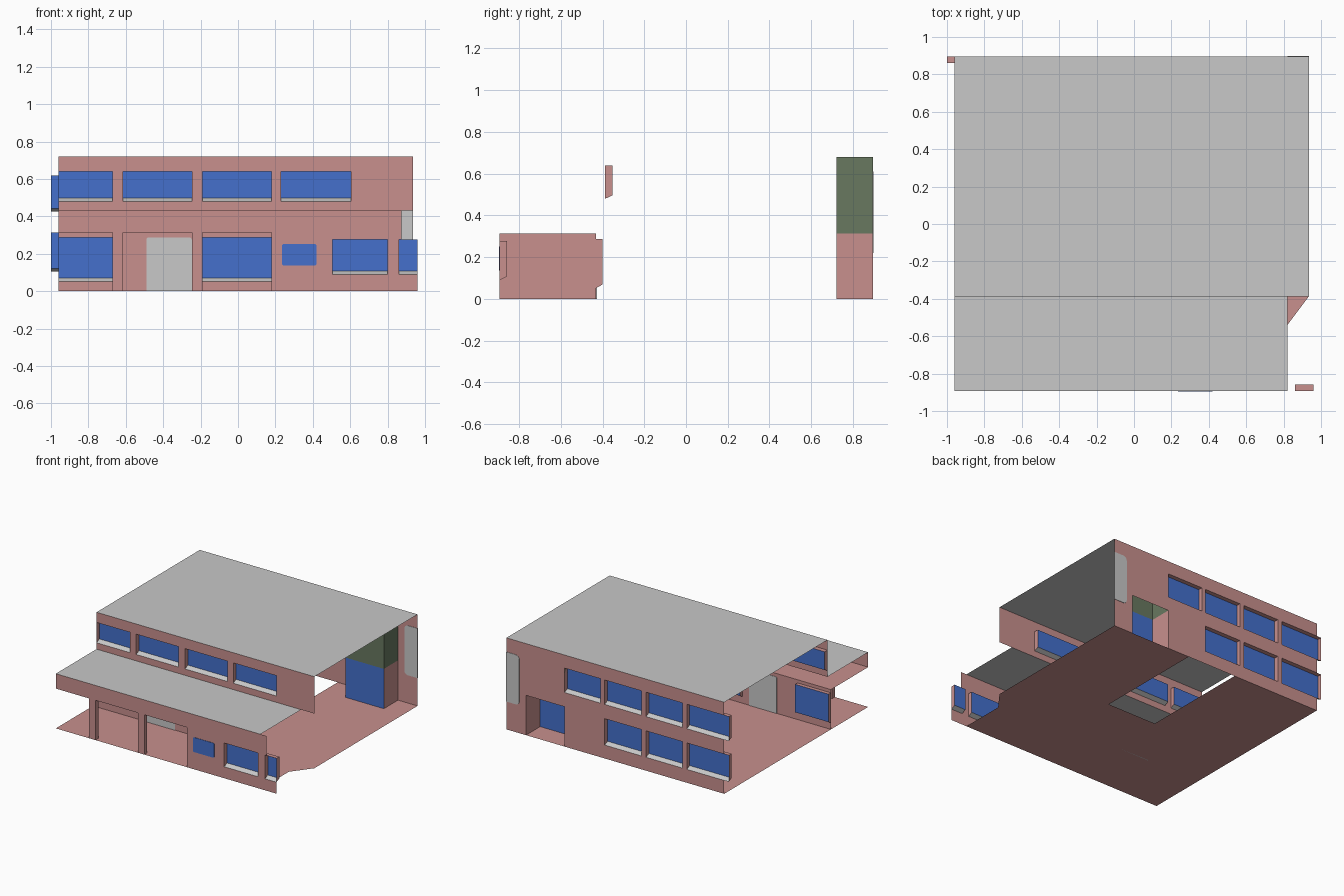
import bpy, bmesh, math

if "Cube" in bpy.data.objects:
    bpy.data.objects.remove(bpy.data.objects["Cube"])


def material(name, rgb):
    m = bpy.data.materials.new(name)
    m.diffuse_color = (*rgb, 1)
    m.use_nodes = True
    m.node_tree.nodes["Principled BSDF"].inputs["Base Color"].default_value = m.diffuse_color
    return m


PINK, GREY, BLUE, GREEN = range(4)
MATS = [material("pink_wall", (0.578, 0.279, 0.270)),
        material("light_grey", (0.578, 0.578, 0.578)),
        material("blue_glass", (0.058, 0.162, 0.604)),
        material("dark_green", (0.138, 0.188, 0.117))]


def finish(name, bm):
    bmesh.ops.remove_doubles(bm, verts=bm.verts, dist=1e-5)
    me = bpy.data.meshes.new(name)
    for m in MATS:
        me.materials.append(m)
    bm.to_mesh(me)
    bm.free()
    ob = bpy.data.objects.new(name, me)
    bpy.context.collection.objects.link(ob)
    return ob


def face(bm, pts, mat=PINK):
    f = bm.faces.new([bm.verts.new(p) for p in pts])
    f.material_index = mat
    return f


def sheet(name, pts, mat):
    bm = bmesh.new()
    face(bm, pts, mat)
    return finish(name, bm)


def wall(name, y, x0, x1, z0, z1, holes, front=True):
    """Upright sheet split into a grid; cells inside a hole are left out."""
    xs, zs = {x0, x1}, {z0, z1}
    for a, b, c, d in holes:
        xs |= {min(max(v, x0), x1) for v in (a, b)}
        zs |= {min(max(v, z0), z1) for v in (c, d)}
    xs, zs = sorted(xs), sorted(zs)
    bm = bmesh.new()
    for a, b in zip(xs, xs[1:]):
        for c, d in zip(zs, zs[1:]):
            mx, mz = (a + b) / 2, (c + d) / 2
            if any(h[0] < mx < h[1] and h[2] < mz < h[3] for h in holes):
                continue
            p = [(a, y, c), (b, y, c), (b, y, d), (a, y, d)]
            face(bm, p if front else p[::-1])
    return finish(name, bm)


def windows(name, y, depth, holes):
    """Reveals, sloping sill and set-back glass for every opening."""
    bm = bmesh.new()
    g, s = y + depth, 0.017
    for a, b, c, d in holes:
        e = c + s
        parts = [([(a, y, c), (a, g, e), (a, g, d), (a, y, d)], PINK),
                 ([(b, g, e), (b, y, c), (b, y, d), (b, g, d)], PINK),
                 ([(a, g, d), (b, g, d), (b, y, d), (a, y, d)], PINK),
                 ([(a, y, c), (b, y, c), (b, g, e), (a, g, e)], GREY),
                 ([(a, g, e), (b, g, e), (b, g, d), (a, g, d)], BLUE)]
        for pts, mat in parts:
            face(bm, pts if depth > 0 else pts[::-1], mat)
    return finish(name, bm)


def panel(name, y, x0, x1, z0, z1, mat, radii):
    """Thin plate in a wall; radii: lower left, lower right, upper right, upper left."""
    bm = bmesh.new()
    pts, t = [], 0.003
    corners = [(x0, z0, 1, 1), (x1, z0, -1, 1), (x1, z1, -1, -1), (x0, z1, 1, -1)]
    for i, ((cx, cz, sx, sz), r) in enumerate(zip(corners, radii)):
        steps = 4 if r else 0
        for k in range(steps + 1):
            a = math.pi + math.pi / 2 * (i + (k / steps if steps else 0))
            pts.append((cx + sx * r + r * math.cos(a), y - t, cz + sz * r + r * math.sin(a))
                       if r else (cx, y - t, cz))
    f = face(bm, pts, mat)
    new = bmesh.ops.extrude_face_region(bm, geom=[f], use_keep_orig=True)["geom"]
    bmesh.ops.translate(bm, vec=(0, 2 * t, 0),
                        verts=[v for v in new if isinstance(v, bmesh.types.BMVert)])
    for q in bm.faces:
        q.material_index = mat
    bmesh.ops.recalc_face_normals(bm, faces=bm.faces)
    return finish(name, bm)


def box(name, x0, x1, y0, y1, z0, z1, mat):
    bm = bmesh.new()
    bmesh.ops.create_cube(bm, size=1)
    for v in bm.verts:
        v.co = (x1 if v.co.x > 0 else x0, y1 if v.co.y > 0 else y0, z1 if v.co.z > 0 else z0)
    for f in bm.faces:
        f.material_index = mat
    return finish(name, bm)


L, R = -0.96, 0.935            # left and right ends of the building
F, M, B = -0.893, -0.387, 0.896  # front, middle and back wall planes
P = -0.43                      # set-back porch wall
D = 0.035                      # window depth
H1, H2, HP = 0.43, 0.72, 0.313   # lower roof, upper roof, porch ceiling

# floor with cut corner and rear notch
sheet("floor", [(x, y, 0) for x, y in [
    (L, F), (0.82, F), (0.82, -0.54), (R, M), (R, B), (0.24, B),
    (0.24, 0.005), (-0.19, 0.005), (-0.19, B), (L, B)]], PINK)

# flat roofs
sheet("upper_roof", [(L, M, H2), (R, M, H2), (R, B, H2), (L, B, H2)], GREY)
sheet("lower_roof", [(L, F, H1), (0.82, F, H1), (0.82, M, H1), (L, M, H1)], GREY)

# upper front wall
bays = [(L, -0.67), (-0.615, -0.245), (-0.19, 0.18), (0.23, 0.605)]
upper = [(a, b, 0.48, 0.64) for a, b in bays]
wall("upper_front_wall", M, L, R, H1, H2, upper)
windows("upper_front_windows", M, D, upper)

# lower front wall with open porch bays on the left
porch = [(a, b, 0, HP) for a, b in bays[:3]]
lower = [(0.505, 0.80, 0.09, 0.277), (0.86, 0.96, 0.09, 0.277)]
wall("lower_front_wall", F, L, 0.96, 0, H1,
     porch + lower + [(0.873, 0.96, 0.277, H1)])
windows("lower_front_windows", F, D, lower)
panel("front_blue_panel", F, 0.235, 0.42, 0.137, 0.252, BLUE, [0.01] * 4)
for i, x in enumerate((-0.67, -0.245)):
    box(f"porch_post_{i + 1}", x, x + 0.055, F + 0.001, F + D, 0, HP, PINK)

# porch: back wall, end wall, ceiling, windows and door
glazed = [(a, b, 0.052, 0.288) for a, b in (bays[0], bays[2])]
wall("porch_back_wall", P, L, 0.18, 0, HP, glazed)
windows("porch_windows", P, 0.03, glazed)
panel("porch_door", P, -0.49, -0.247, 0, 0.287, GREY, [0, 0, 0.012, 0.012])
sheet("porch_end_wall", [(0.18, P, 0), (0.18, F, 0), (0.18, F, HP), (0.18, P, HP)], PINK)
sheet("porch_ceiling", [(L, P, HP), (0.18, P, HP), (0.18, F, HP), (L, F, HP)], PINK)

# back wall with two rows of windows and an entrance opening
cols = [(0.115, 0.43), (-0.24, 0.08), (-0.595, -0.28), (-1.0, -0.635)]
rear = [(a, b, 0.425, 0.617) for a, b in cols]
rear += [(a, b, 0.105, 0.313) for a, b in cols[1:]]
E0, E1, EY = 0.43, 0.765, 0.72
wall("back_wall", B, L, R, 0, H2, rear + [(E0, E1, 0, HP)], front=False)
windows("back_windows", B, -D, rear)
panel("back_grey_panel", B, 0.822, R, 0.22, 0.61, GREY, [0.03, 0, 0, 0.03])

# entrance recess: glass door and pink sides below, green shaft above
bm = bmesh.new()
for z0, z1, middle, side in ((0, HP, BLUE, PINK), (HP, 0.68, GREEN, GREEN)):
    face(bm, [(E0, EY, z0), (E1, EY, z0), (E1, EY, z1), (E0, EY, z1)], middle)
    face(bm, [(E1, EY, z0), (E1, B, z0), (E1, B, z1), (E1, EY, z1)], side)
    face(bm, [(E0, B, z0), (E0, EY, z0), (E0, EY, z1), (E0, B, z1)], side)
finish("entrance_recess", bm)
